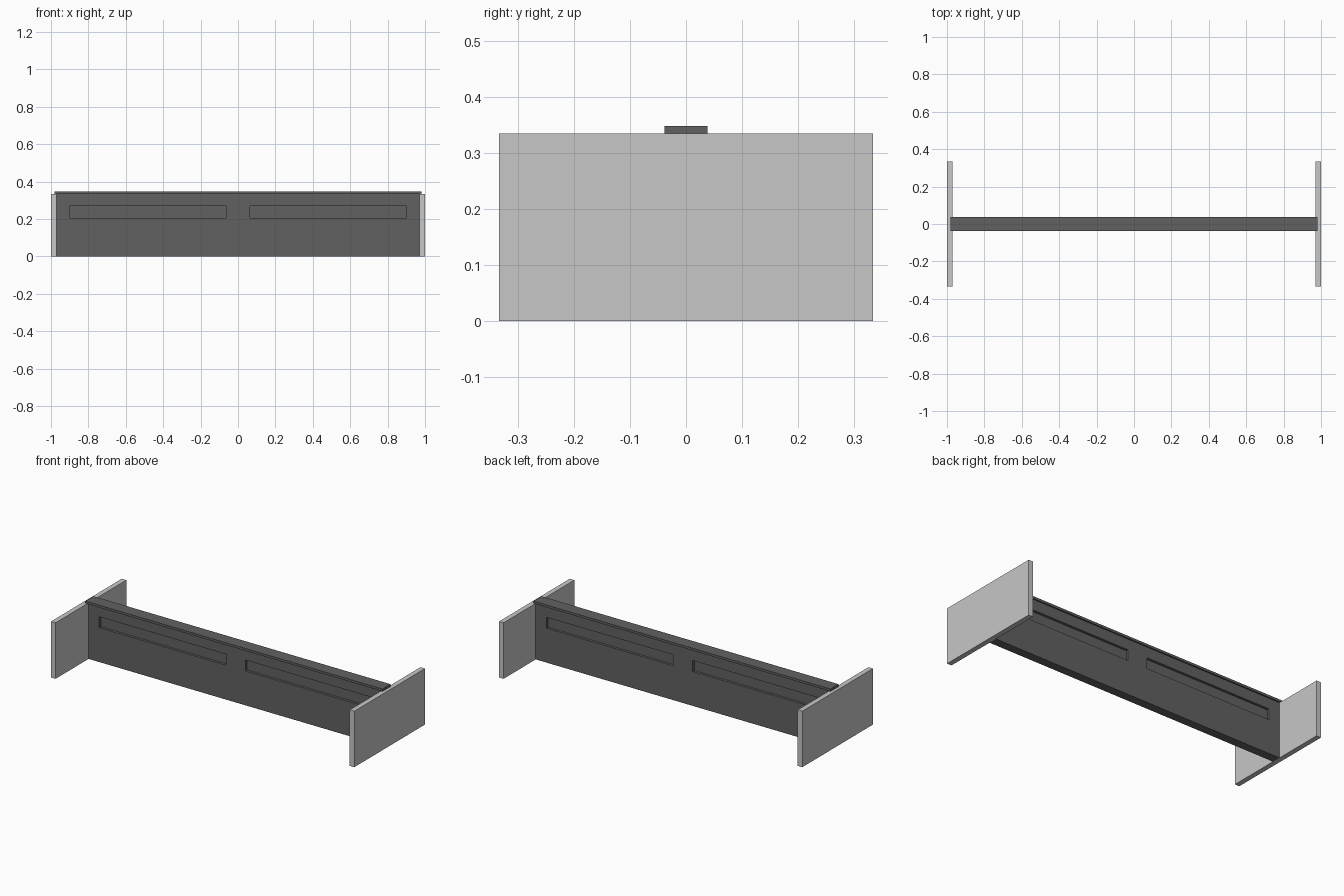
import bpy

cube = bpy.data.objects.get("Cube")
if cube:
    bpy.data.objects.remove(cube, do_unlink=True)


def material(name, value):
    mat = bpy.data.materials.new(name)
    mat.use_nodes = True
    color = (value, value, value, 1)
    mat.diffuse_color = color
    mat.node_tree.nodes["Principled BSDF"].inputs["Base Color"].default_value = color
    return mat


light_grey = material("light grey", 0.57)
dark_grey = material("dark grey", 0.12)


def box(name, low, high, mat):
    """Box between two opposite corners."""
    bpy.ops.mesh.primitive_cube_add(size=1, location=[(a + b) / 2 for a, b in zip(low, high)])
    obj = bpy.context.object
    obj.name = name
    obj.scale = [b - a for a, b in zip(low, high)]
    bpy.ops.object.transform_apply(location=False, rotation=False, scale=True)
    obj.data.materials.append(mat)
    return obj


FRONT, BACK = -0.022, 0.03

# Upright centre board and its top rail
board = box("centre_board", (-0.97, FRONT, 0), (0.97, BACK, 0.334), dark_grey)
box("top_rail", (-0.98, -0.038, 0.334), (0.98, 0.038, 0.348), dark_grey)

for side, name in ((-1, "right"), (1, "left")):
    # End panels
    x0, x1 = sorted((side * 0.97, side))
    box(name + "_end_panel", (x0, -0.333, 0), (x1, 0.333, 0.334), light_grey)

    # Long shallow slots on both faces of the board
    x0, x1 = sorted((side * 0.065, side * 0.9))
    for face, y in (("front", FRONT), ("back", BACK)):
        cutter = box(f"{name}_{face}_slot_cutter", (x0, y - 0.015, 0.205), (x1, y + 0.015, 0.27), dark_grey)
        cutter.hide_render = True
        cutter.hide_set(True)
        cut = board.modifiers.new(f"{name} {face} slot", "BOOLEAN")
        cut.object = cutter
        cut.solver = "EXACT"
